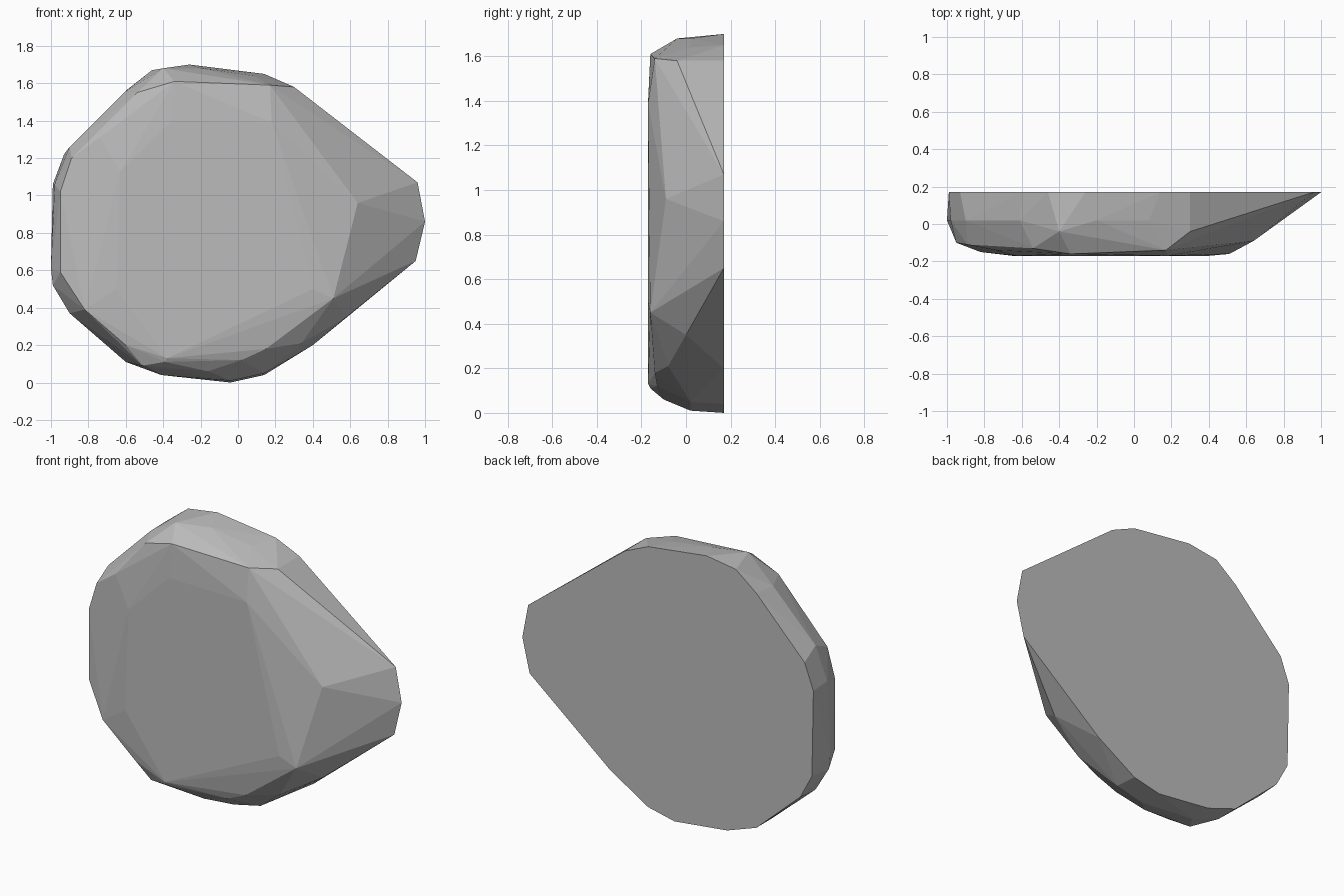
import bpy
import bmesh

default_cube = bpy.data.objects.get("Cube")
if default_cube:
    bpy.data.objects.remove(default_cube, do_unlink=True)

CENTIMETRES = 0.01


def make_material(name, value):
    """Plain matt grey, the same in the viewport and in a render."""
    material = bpy.data.materials.new(name)
    material.use_nodes = True
    colour = (value, value, value, 1)
    material.diffuse_color = colour
    shader = next(node for node in material.node_tree.nodes if node.type == "BSDF_PRINCIPLED")
    shader.inputs["Base Color"].default_value = colour
    shader.inputs["Roughness"].default_value = 0.9
    return material


def add_ring(mesh, outline, depth):
    """Corners of one outline, all at the same depth."""
    for x, z in outline:
        corner = (x * CENTIMETRES, depth * CENTIMETRES, z * CENTIMETRES)
        mesh.verts.new(corner)


def add_corners(mesh, corners):
    """Single chipped corners, each with its own depth."""
    for x, y, z in corners:
        mesh.verts.new((x * CENTIMETRES, y * CENTIMETRES, z * CENTIMETRES))


# Flat back, with the pointed end on the left
back_outline = [
    (-46, 167), (-26, 170), (14, 165), (30, 158), (96, 107), (100, 86),
    (95, 65), (40, 20), (14, 4), (-4, 0), (-40, 4), (-60, 11), (-90, 38),
    (-98, 53), (-99, 106), (-93, 122), (-60, 156),
]

# Widest belt around the rounded end
belt_outline = [
    (-61, 155), (-20, 168), (8, 164), (-90, 126), (-98, 106), (-100, 61),
    (-99, 52), (-90, 37), (-60, 11), (-41, 4), (-4, 1), (14, 5),
]

# Worn front face
front_outline = [
    (-63, 113), (-35, 140), (18, 139), (40, 50), (-65, 50), (-38, 13),
]

# Chipped rim between belt and front
rim_corners = [
    (-40, -4, 168), (30, -4, 158), (17, -14, 159), (-34, -16, 161),
    (-54, -13, 155), (-74, -14, 131), (-89, -11, 120), (-95, -10, 102),
    (-95, -10, 59), (-82, -15, 39), (-60, -15, 20), (-51, -12, 9),
    (-39, -16, 11), (-16, -10, 6), (2, -13, 12), (15, -14, 18),
    (34, -8, 21), (51, -16, 45), (64, -9, 96), (58, 0, 35),
]

rock_mesh = bmesh.new()
add_ring(rock_mesh, back_outline, 17)
add_ring(rock_mesh, belt_outline, 2)
add_ring(rock_mesh, front_outline, -17)
add_corners(rock_mesh, rim_corners)

# Wrap the corners in flat facets and drop any left inside
bmesh.ops.convex_hull(rock_mesh, input=rock_mesh.verts[:])
loose = [corner for corner in rock_mesh.verts if not corner.link_faces]
bmesh.ops.delete(rock_mesh, geom=loose, context="VERTS")
bmesh.ops.recalc_face_normals(rock_mesh, faces=rock_mesh.faces[:])

mesh_data = bpy.data.meshes.new("rock_slab")
rock_mesh.to_mesh(mesh_data)
rock_mesh.free()
mesh_data.materials.append(make_material("stone grey", 0.5))
rock = bpy.data.objects.new("rock_slab", mesh_data)
bpy.context.collection.objects.link(rock)
